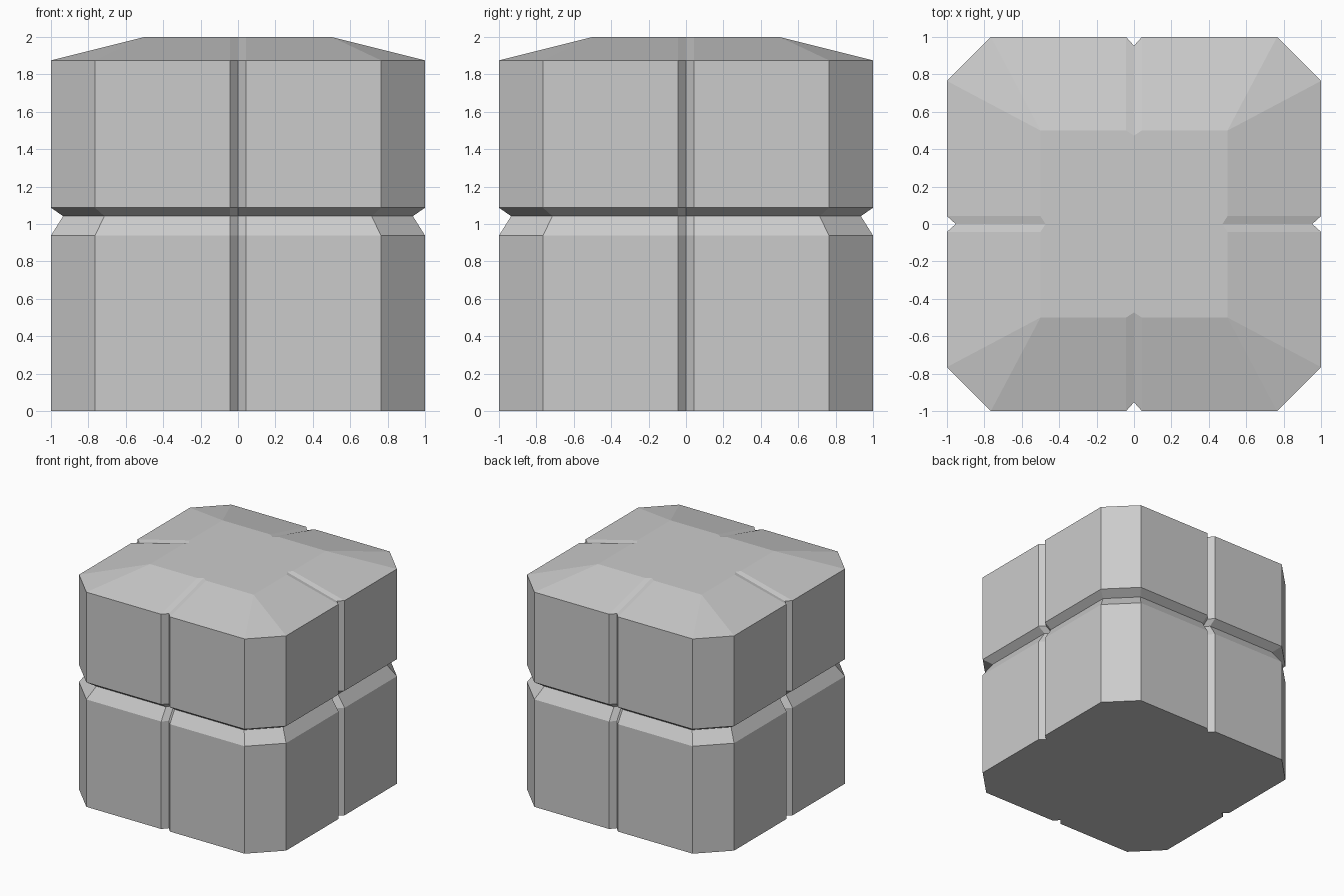
import bpy, bmesh
from mathutils import Matrix, Vector

if "Cube" in bpy.data.objects:
    bpy.data.objects.remove(bpy.data.objects["Cube"])


def ring(bm, z, half, corner, tip, notch=0.042):
    """Chamfered square outline with a V notch in the middle of each side."""
    side = [(-corner, -half), (-notch, -half), (0, -tip), (notch, -half), (corner, -half)]
    verts = []
    for k in range(4):
        turn = Matrix.Rotation(k * 1.5707963268, 3, 'Z')
        verts += [bm.verts.new(turn @ Vector((x, y, z))) for x, y in side]
    return verts


# Levels: height, half width, chamfer corner, notch tip distance
levels = [
    (0.0, 1.0, 0.765, 0.953),      # base
    (0.938, 1.0, 0.765, 0.953),    # lower lip of groove
    (1.042, 0.935, 0.714, 0.888),  # groove bottom
    (1.087, 1.0, 0.765, 0.953),    # upper lip of groove
    (1.875, 1.0, 0.765, 0.953),    # shoulder
    (2.0, 0.5, 0.5, 0.473),        # flat top
]

bm = bmesh.new()
rings = [ring(bm, *lv) for lv in levels]
for a, b in zip(rings, rings[1:]):
    n = len(a)
    for i in range(n):
        j = (i + 1) % n
        bm.faces.new((a[i], a[j], b[j], b[i]))
bm.faces.new(rings[0][::-1])
bm.faces.new(rings[-1])

# Top chamfers close to a single corner point
bmesh.ops.remove_doubles(bm, verts=bm.verts[:], dist=0.0005)
bmesh.ops.recalc_face_normals(bm, faces=bm.faces[:])

mesh = bpy.data.meshes.new("grooved_block")
bm.to_mesh(mesh)
bm.free()
block = bpy.data.objects.new("grooved_block", mesh)
bpy.context.collection.objects.link(block)
